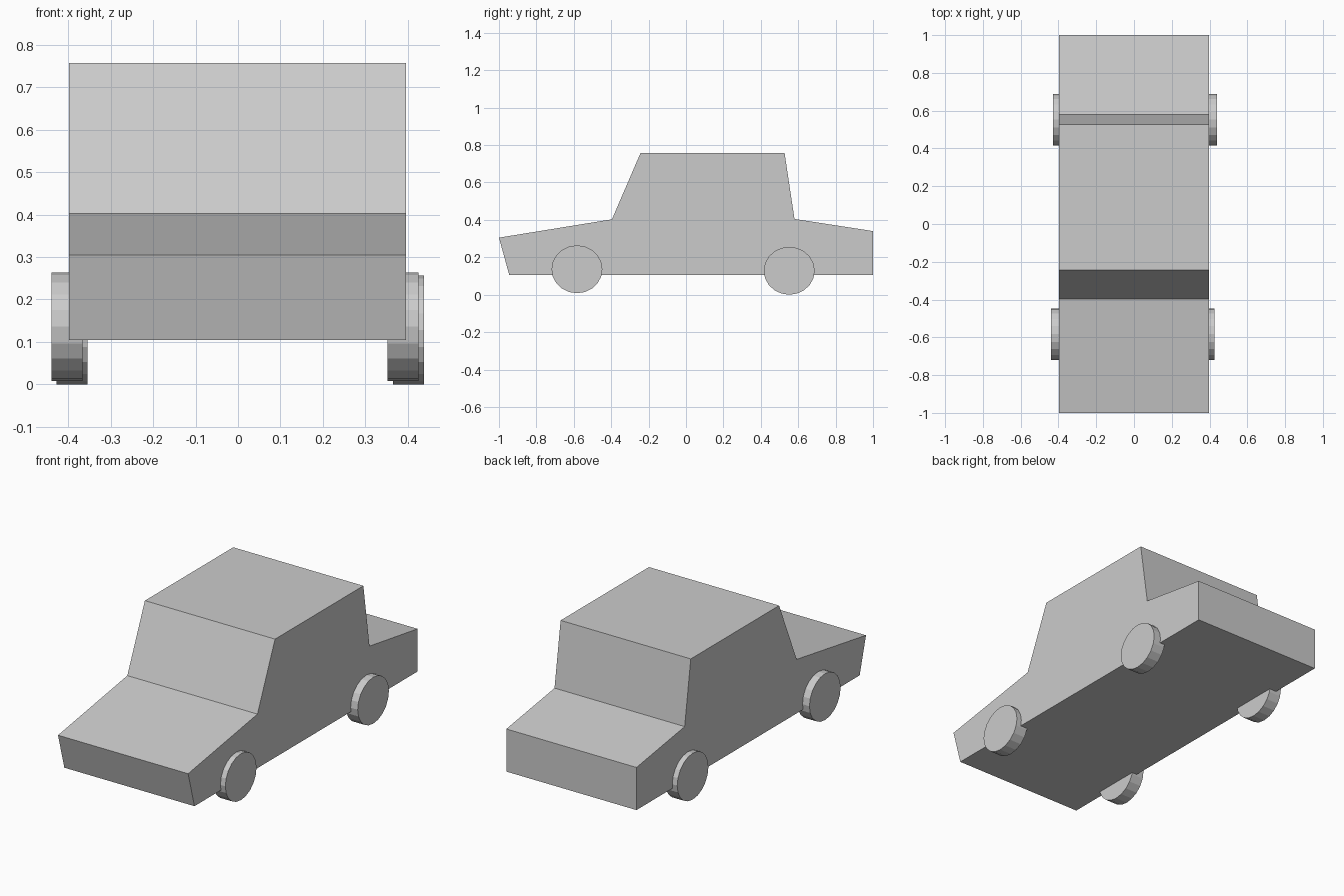
import bpy, bmesh
from math import pi, cos, sin

if "Cube" in bpy.data.objects:
    bpy.data.objects.remove(bpy.data.objects["Cube"])


def extrude_x(name, profile, x0, x1):
    """Extrude a closed (y, z) profile along x into a capped solid."""
    bm = bmesh.new()
    face = bm.faces.new([bm.verts.new((x0, y, z)) for y, z in profile])
    side = bmesh.ops.extrude_face_region(bm, geom=[face], use_keep_orig=True)
    moved = [v for v in side["geom"] if isinstance(v, bmesh.types.BMVert)]
    bmesh.ops.translate(bm, verts=moved, vec=(x1 - x0, 0, 0))
    bmesh.ops.recalc_face_normals(bm, faces=bm.faces)
    mesh = bpy.data.meshes.new(name)
    bm.to_mesh(mesh)
    bm.free()
    obj = bpy.data.objects.new(name, mesh)
    bpy.context.collection.objects.link(obj)
    return obj


def wheel(name, x0, y, z, sides=20, ry=0.136, rz=0.128, width=0.073):
    ring = [(y + ry * cos(2 * pi * i / sides), z + rz * sin(2 * pi * i / sides))
            for i in range(sides)]
    return extrude_x(name, ring, x0, x0 + width)


# Car body: bonnet, cabin and boot in one side profile
extrude_x("car_body", [(-1, 0.305), (-0.945, 0.105), (1, 0.105), (1, 0.34),
                       (0.58, 0.405), (0.527, 0.758), (-0.243, 0.758),
                       (-0.396, 0.403)], -0.398, 0.396)

# Wheels, each pair slightly offset sideways
wheel("front_left_wheel", -0.440, -0.583, 0.136)
wheel("front_right_wheel", 0.353, -0.583, 0.136)
wheel("rear_left_wheel", -0.428, 0.552, 0.128)
wheel("rear_right_wheel", 0.366, 0.552, 0.128)
